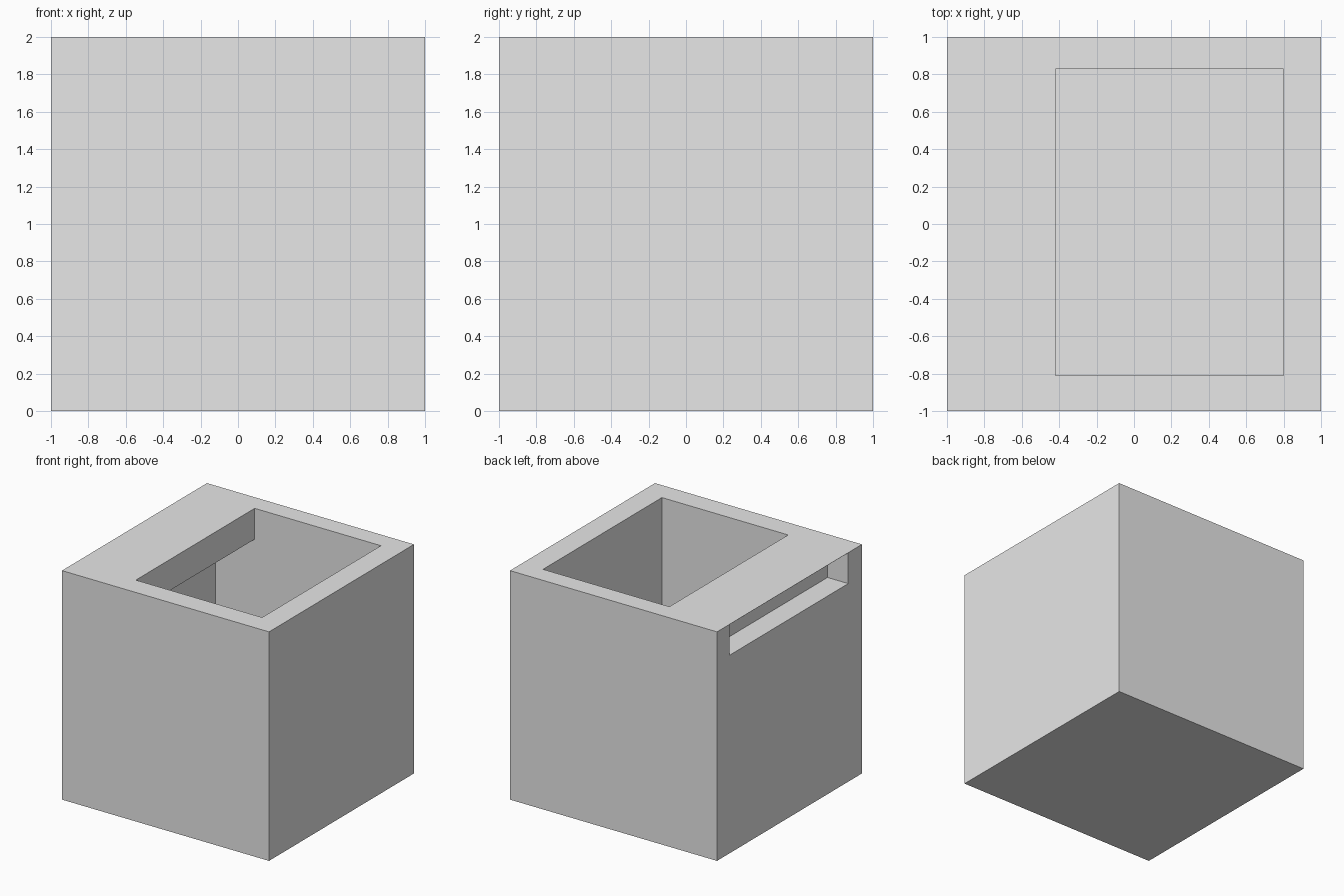
import bpy
import bmesh

cube = bpy.data.objects.get("Cube")
if cube:
    bpy.data.objects.remove(cube, do_unlink=True)

Y_FRONT, Y_BACK = -0.81, 0.83     # shared depth range of the hollow and the slot
LID_UNDER = 1.73                  # underside of the top slab
ROOF = 0.002                      # skin left over the side slot

grey = bpy.data.materials.new("plain_grey")
grey.use_nodes = True
colour = (0.8, 0.8, 0.8, 1)
grey.diffuse_color = colour
grey.node_tree.nodes["Principled BSDF"].inputs["Base Color"].default_value = colour


def prism(name, profile, y0, y1):
    """Extrude an x-z outline from y0 to y1."""
    bm = bmesh.new()
    face = bm.faces.new([bm.verts.new((x, y0, z)) for x, z in profile])
    ext = bmesh.ops.extrude_face_region(bm, geom=[face])
    moved = [v for v in ext["geom"] if isinstance(v, bmesh.types.BMVert)]
    bmesh.ops.translate(bm, verts=moved, vec=(0, y1 - y0, 0))
    bmesh.ops.recalc_face_normals(bm, faces=bm.faces)
    mesh = bpy.data.meshes.new(name)
    bm.to_mesh(mesh)
    bm.free()
    mesh.materials.append(grey)
    obj = bpy.data.objects.new(name, mesh)
    bpy.context.scene.collection.objects.link(obj)
    return obj


def carve(target, cutter):
    """Cut one object out of another and discard the cutter."""
    cutter.hide_render = True
    mod = target.modifiers.new("carve", 'BOOLEAN')
    mod.operation = 'DIFFERENCE'
    mod.solver = 'EXACT'
    mod.object = cutter
    bpy.context.view_layer.objects.active = target
    bpy.ops.object.modifier_apply(modifier=mod.name)
    bpy.data.objects.remove(cutter, do_unlink=True)


# Solid box
box = prism("hollow_box", [(-1, 0), (1, 0), (1, 2), (-1, 2)], -1, 1)

# Inner hollow, opening upward through the top slab
carve(box, prism("hollow_cutter", [
    (-0.8, 0.2), (0.8, 0.2), (0.8, 2.2), (-0.42, 2.2),
    (-0.42, LID_UNDER), (-0.8, LID_UNDER)], Y_FRONT, Y_BACK))

# Shallow slot along the top of one side wall
carve(box, prism("slot_cutter", [
    (-1.2, LID_UNDER), (-0.8, LID_UNDER),
    (-0.8, 2 - ROOF), (-1.2, 2 - ROOF)], Y_FRONT, Y_BACK))
